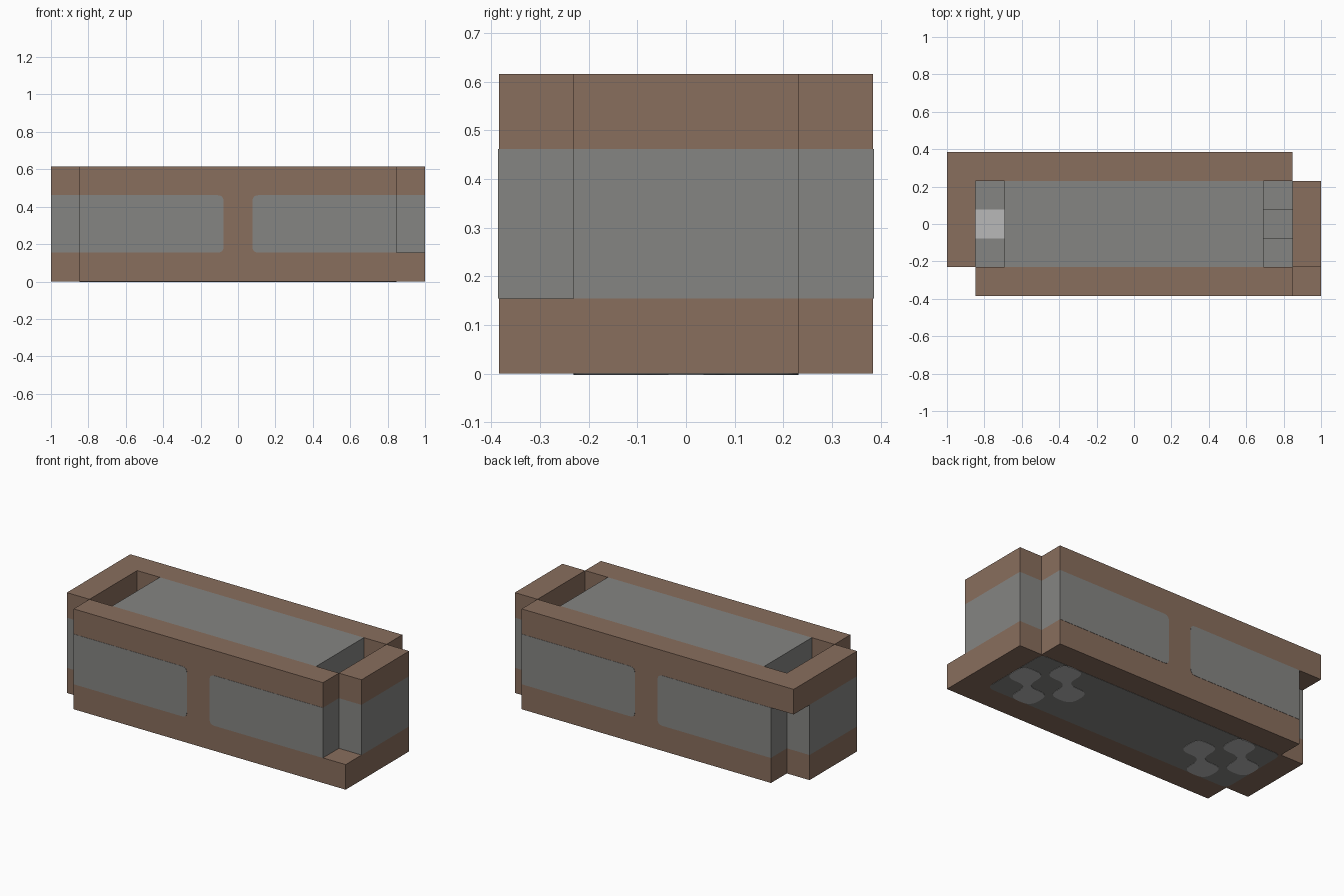
import bpy
import bmesh
from mathutils import Matrix, Vector

U = 2 / 13          # one grid cell
T = 0.0015          # thickness of a painted plate

cube = bpy.data.objects.get("Cube")
if cube:
    bpy.data.objects.remove(cube, do_unlink=True)


def material(name, rgb):
    m = bpy.data.materials.new(name)
    m.use_nodes = True
    m.diffuse_color = (*rgb, 1)
    m.node_tree.nodes["Principled BSDF"].inputs["Base Color"].default_value = (*rgb, 1)
    return m


MATS = [material("brown", (0.25, 0.156, 0.11)),
        material("grey", (0.235, 0.235, 0.225)),
        material("light_grey", (0.48, 0.48, 0.48))]
BROWN, GREY, LIGHT = range(3)


def finish(name, bm):
    bmesh.ops.recalc_face_normals(bm, faces=bm.faces)
    mesh = bpy.data.meshes.new(name)
    bm.to_mesh(mesh)
    bm.free()
    for m in MATS:
        mesh.materials.append(m)
    ob = bpy.data.objects.new(name, mesh)
    bpy.context.collection.objects.link(ob)
    return ob


def block(name, low, high, rule):
    """Box in grid cells, cut at the band heights, coloured by rule(layer is middle, normal)."""
    low, high = Vector(low) * U, Vector(high) * U
    bm = bmesh.new()
    bmesh.ops.create_cube(bm, size=1)
    for v in bm.verts:
        v.co = (low + high) / 2 + v.co * (high - low)
    for cut in (U, 3 * U):
        if low.z + 0.01 < cut < high.z - 0.01:
            bmesh.ops.bisect_plane(bm, geom=bm.verts[:] + bm.edges[:] + bm.faces[:],
                                   plane_co=(0, 0, cut), plane_no=(0, 0, 1))
    bm.normal_update()
    for f in bm.faces:
        middle = U < f.calc_center_median().z < 3 * U
        f.material_index = rule(middle, f.normal)
    return finish(name, bm)


def rounded(corners):
    """Outline with soft corners; each corner is (x, y, radius) in cells."""
    pts = []
    for i, (x, y, r) in enumerate(corners):
        p = Vector((x, y))
        if not r:
            pts.append(p)
            continue
        a = p + (Vector(corners[i - 1][:2]) - p).normalized() * r
        b = p + (Vector(corners[(i + 1) % len(corners)][:2]) - p).normalized() * r
        for k in range(7):
            t = k / 6
            pts.append(a * (1 - t) ** 2 + p * 2 * t * (1 - t) + b * t ** 2)
    return pts


def plate(name, corners, place, out, mat, depth=T):
    """Thin painted plate; place maps outline points to space, out is its direction."""
    bm = bmesh.new()
    face = bm.faces.new([bm.verts.new(place(p) * U) for p in rounded(corners)])
    top = bmesh.ops.extrude_face_region(bm, geom=[face])["geom"]
    bmesh.ops.translate(bm, vec=Vector(out) * depth,
                        verts=[v for v in top if isinstance(v, bmesh.types.BMVert)])
    for f in bm.faces:
        f.material_index = mat
    return finish(name, bm)


def banded(middle, n):
    return GREY if middle else BROWN


def brown_below(middle, n):
    return BROWN if n.z < -0.5 else GREY


def light_top(middle, n):
    return LIGHT if n.z > 0.5 else brown_below(middle, n)


# Long walls, each with two soft-cornered grey panels on the outside
for side, word in ((-1, "front"), (1, "back")):
    y0, y1 = sorted((1.5 * side, 2.5 * side))
    block(word + "_wall", (-5.5, y0, 0), (5.5, y1, 4),
          lambda middle, n: GREY if middle and n.y * side < 0.5 else BROWN)
    for sx, end in ((-1, "right"), (1, "left")):
        plate(f"{word}_{end}_panel",
              [(0.5 * sx, 1, 0.22), (5.5 * sx, 1, 0), (5.5 * sx, 3, 0), (0.5 * sx, 3, 0.22)],
              lambda p: Vector((p.x, 2.5 * side, p.y)), (0, side, 0), GREY)

# End walls
block("right_end_wall", (-6.5, -1.5, 0), (-5.5, 1.5, 4), banded)
block("left_end_wall", (5.5, -1.5, 0), (6.5, 1.5, 4), banded)

# Corner tabs: one low, one high
block("low_corner_tab", (5.5, -2.5, 0), (6.5, -1.5, 1), lambda m, n: BROWN)
block("high_corner_tab", (-6.5, 1.5, 3), (-5.5, 2.5, 4), lambda m, n: BROWN)

# Core, flush with the rim, and stepped pocket floors at both ends
block("core", (-4.5, -1.5, 0), (4.5, 1.5, 4), brown_below)
for y in (-1, 0, 1):
    block("right_pocket_floor", (-5.5, y - 0.5, 0), (-4.5, y + 0.5, 1),
          brown_below if y else light_top)
    block("left_pocket_floor", (4.5, y - 0.5, 0), (5.5, y + 0.5, 1 if y else 2), brown_below)

# Underside panel and its paired light cells
def under(p):
    return Vector((p.x, p.y, 0))


plate("underside_panel",
      [(-5.5, -1.5, 0.3), (5.5, -1.5, 0.3), (5.5, 1.5, 0.3), (-5.5, 1.5, 0.3)],
      under, (0, 0, -1), GREY)
PAIR = [(-1, -1), (0, -1), (0, 0), (1, 0), (1, 1), (0, 1), (0, 0), (-1, 0)]
for cx, cy in ((4.5, -0.5), (3.5, 0.5), (-3.5, -0.5), (-4.5, 0.5)):
    plate("underside_cell_pair", [(cx + x, cy + y, 0.42) for x, y in PAIR],
          under, (0, 0, -1), LIGHT, 2 * T)
